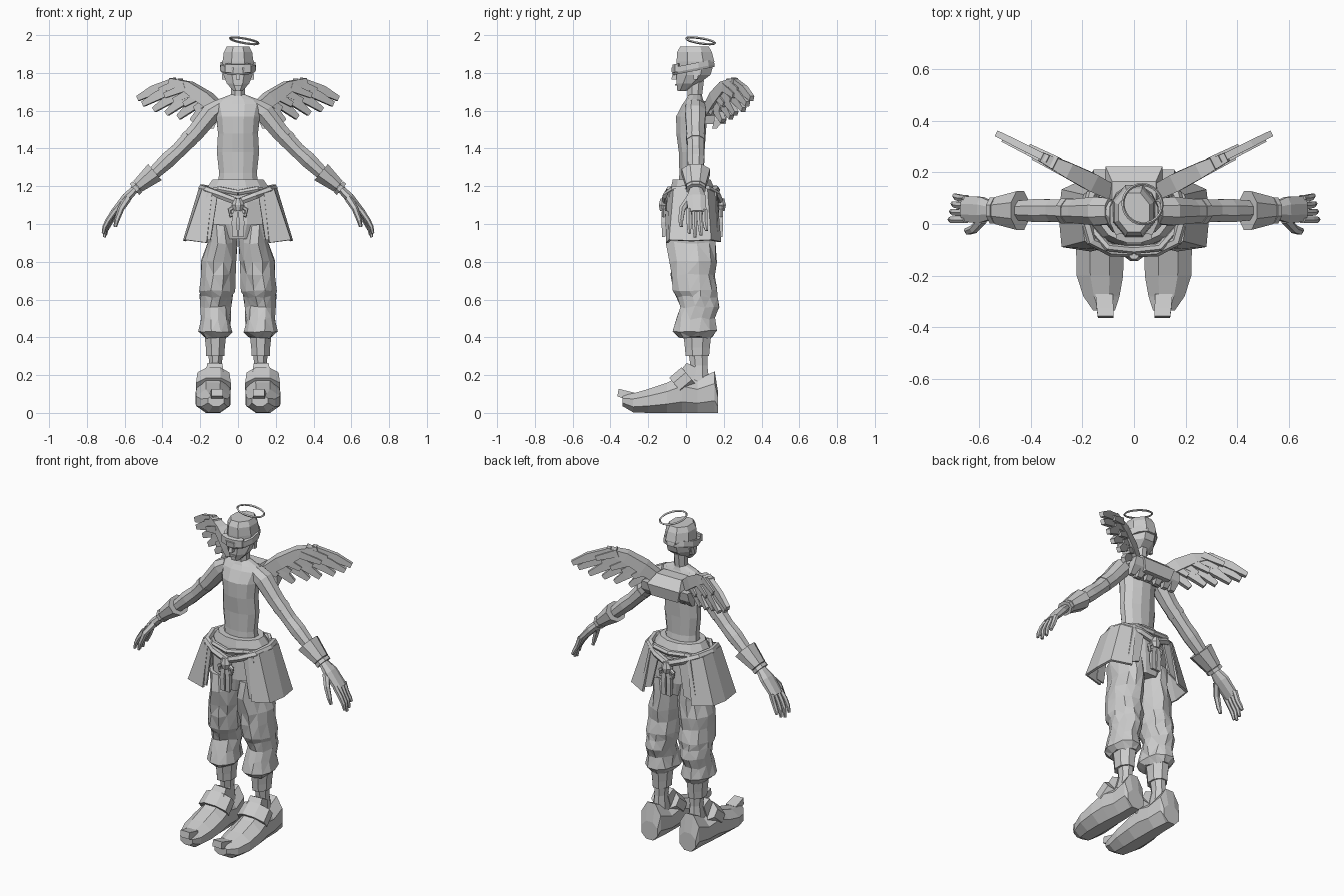
import bpy, bmesh, math, random
from mathutils import Vector

random.seed(4)
X, Y, Z = Vector((1, 0, 0)), Vector((0, 1, 0)), Vector((0, 0, 1))
grey = bpy.data.materials.new("plain_grey")
grey.diffuse_color = (0.6, 0.6, 0.6, 1)


def finish(name, bm, mirror=False, thick=0):
    bmesh.ops.recalc_face_normals(bm, faces=bm.faces)
    me = bpy.data.meshes.new(name)
    bm.to_mesh(me)
    bm.free()
    ob = bpy.data.objects.new(name, me)
    bpy.context.collection.objects.link(ob)
    me.materials.append(grey)
    if thick:
        m = ob.modifiers.new("thickness", 'SOLIDIFY')
        m.thickness = thick
        m.offset = 0
    if mirror:
        m = ob.modifiers.new("mirror", 'MIRROR')
        m.use_mirror_merge = False
    return ob


def tube(name, stations, n=8, ref=Y, axis=None, mirror=False, jitter=0):
    """Loft n-sided rings; station = x, y, z, radius along ref, radius across."""
    bm = bmesh.new()
    pts = [Vector(s[:3]) for s in stations]
    rings = []
    for i, s in enumerate(stations):
        d = axis or (pts[min(i + 1, len(pts) - 1)] - pts[max(i - 1, 0)])
        d = d.normalized()
        a = (ref - d * ref.dot(d)).normalized()
        b = d.cross(a)
        k = 1 / math.cos(math.pi / n)
        ring = []
        for j in range(n):
            t = math.tau * (j + .5) / n
            p = pts[i] + a * s[3] * k * math.cos(t) + b * s[4] * k * math.sin(t)
            p += Vector([random.uniform(-jitter, jitter) for _ in range(3)])
            ring.append(bm.verts.new(p))
        rings.append(ring)
    for r, q in zip(rings, rings[1:]):
        for j in range(n):
            bm.faces.new((r[j], r[(j + 1) % n], q[(j + 1) % n], q[j]))
    bm.faces.new(rings[0])
    bm.faces.new(rings[-1])
    if jitter:
        bmesh.ops.triangulate(bm, faces=bm.faces)
    return finish(name, bm, mirror)


def rope(name, path, r, **kw):
    return tube(name, [(*p, r, r) for p in path], 6, **kw)


def panel(name, top, bottom, thick):
    """Cloth strip between two outlines, mirrored to both sides."""
    bm = bmesh.new()
    t = [bm.verts.new(p) for p in top]
    b = [bm.verts.new(p) for p in bottom]
    for i in range(len(t) - 1):
        bm.faces.new((t[i], t[i + 1], b[i + 1], b[i]))
    return finish(name, bm, True, thick)


# head, face and visor
tube("head", [(0, -.022, 1.705, .024, .025), (0, .01, 1.745, .06, .06),
              (0, .04, 1.79, .09, .077), (0, .05, 1.86, .1, .082),
              (0, .045, 1.91, .092, .075), (0, .045, 1.94, .075, .06)], 8, axis=Z)
tube("nose", [(0, -.06, 1.805, .008, .008), (0, -.062, 1.765, .016, .012)], 4, axis=Z)
tube("mouth", [(0, -.045, 1.742, .012, .022), (0, -.045, 1.732, .012, .022)], 4, axis=Z)
tube("ear", [(.07, .055, 1.81, .016, .012), (.076, .05, 1.765, .01, .01)], 4, axis=Z, mirror=True)
tilt = Vector((0, -.2, 1))
tube("visor", [(0, .042, 1.81, .112, .09), (0, .038, 1.822, .115, .095),
               (0, .034, 1.85, .114, .093)], 12, axis=tilt)
tube("visor_brim", [(0, -.05, 1.805, .022, .07), (0, -.05, 1.848, .022, .07)], 8, axis=tilt)

# halo, tilted ring
bm = bmesh.new()
nrm = Vector((.18, .16, 1)).normalized()
u = X - nrm * nrm.x
u.normalize()
v = nrm.cross(u)
N = 24
ringset = []
for i in range(N):
    t = math.tau * i / N
    d = u * math.cos(t) + v * math.sin(t)
    c = Vector((.033, .077, 1.97)) + d * .077
    ringset.append([bm.verts.new(c + d * .006 * math.cos(k * math.pi / 2)
                                 + nrm * .006 * math.sin(k * math.pi / 2)) for k in range(4)])
for i in range(N):
    r, q = ringset[i], ringset[(i + 1) % N]
    for k in range(4):
        bm.faces.new((r[k], r[(k + 1) % 4], q[(k + 1) % 4], q[k]))
finish("halo", bm)

# neck and torso
tube("neck", [(0, .05, 1.62, .045, .045), (0, .047, 1.68, .038, .036),
              (0, .05, 1.76, .045, .036)], 8, axis=Z)
tube("torso", [(0, .035, 1.18, .075, .11), (0, .03, 1.27, .065, .1),
               (0, .03, 1.38, .068, .112), (0, .027, 1.48, .078, .106),
               (0, .03, 1.57, .082, .115), (0, .042, 1.635, .06, .135),
               (0, .045, 1.66, .045, .105), (0, .048, 1.685, .035, .04)], 12, axis=Z)

# arms, cuffs and wrist rings
tube("arm", [(.09, .05, 1.625, .05, .04), (.14, .05, 1.59, .055, .052),
             (.22, .05, 1.49, .047, .046), (.315, .052, 1.39, .043, .04),
             (.37, .052, 1.34, .045, .043), (.45, .052, 1.265, .037, .034),
             (.55, .052, 1.18, .028, .022)], 8, mirror=True)
tube("upper_arm_band", [(.25, .05, 1.46, .049, .046), (.27, .051, 1.438, .048, .045)], 8, mirror=True)
tube("cuff", [(.44, .052, 1.275, .075, .056), (.53, .052, 1.2, .052, .036)], 8, mirror=True)
tube("wrist_ring", [(.532, .052, 1.197, .05, .038), (.548, .052, 1.183, .05, .038)], 8, mirror=True)

# hands
tube("palm", [(.54, .052, 1.19, .03, .02), (.59, .055, 1.14, .05, .025),
              (.66, .058, 1.06, .05, .017)], 8, mirror=True)
for i, (y, tip) in enumerate([(.016, .95), (.044, .93), (.072, .94), (.1, .965)]):
    k = .006 * i
    tube(f"finger_{i + 1}", [(.65, y, 1.075, .013, .014), (.688 - k, y, 1.02, .013, .012),
                             (.706 - k, y * 1.05, .985, .012, .01),
                             (.714 - k, y * 1.1, tip, .008, .007)], 6, mirror=True)
tube("thumb", [(.585, .02, 1.135, .018, .018), (.62, -.02, 1.08, .016, .015),
               (.642, -.028, 1.02, .013, .012), (.65, -.024, .985, .008, .008)], 6, mirror=True)

# hips, waistband and rope belt
tube("hips", [(0, .035, .92, .11, .12), (0, .035, 1.0, .125, .175),
              (0, .035, 1.12, .118, .175), (0, .035, 1.19, .11, .15)], 12, axis=Z)
tube("waistband", [(0, .035, 1.15, .122, .175), (0, .035, 1.19, .115, .165),
                   (0, .03, 1.235, .1, .135)], 12, axis=Z)
rope("rope_belt", [(0, -.108, 1.115), (.09, -.105, 1.15), (.165, -.065, 1.18), (.19, .03, 1.19),
                   (.165, .115, 1.185), (.09, .165, 1.155), (0, .178, 1.12)], .018, ref=Z, mirror=True)
rope("upper_rope", [(0, -.1, 1.165), (.1, -.09, 1.185), (.18, 0, 1.165), (.18, .08, 1.16),
                    (.1, .155, 1.19), (0, .165, 1.18)], .014, ref=Z, mirror=True)
for side, y in (("front", -.118), ("back", .185)):
    tube(f"{side}_knot", [(0, y, 1.07, .02, .02), (0, y, 1.1, .026, .034),
                          (0, y, 1.135, .018, .018)], 8, axis=Z)
    rope(f"{side}_loop", [(.01, y, 1.1), (.045, y, 1.075), (.04, y, 1.045), (.005, y, 1.06)],
         .01, mirror=True)
    tube(f"{side}_tassel", [(.012, y, 1.08, .01, .012), (.02, y, 1.01, .012, .014),
                            (.016, y, .93, .008, .014)], 4, axis=Z, mirror=True)

# split skirt: outer side panels and narrower front panels
panel("skirt_side", [(.135, -.092, 1.17), (.185, -.062, 1.185), (.2, .04, 1.19),
                     (.19, .11, 1.185), (.12, .158, 1.17)],
      [(.165, -.1, .9), (.275, -.085, .915), (.285, .03, .91), (.275, .13, .915), (.165, .18, .905)], .014)
panel("skirt_front", [(.11, -.1, 1.14), (.165, -.085, 1.17)],
      [(.145, -.095, .915), (.2, -.09, .92)], .01)
panel("skirt_back", [(.07, .165, 1.14), (.14, .155, 1.17)],
      [(.11, .175, .95), (.19, .165, .92)], .01)

# baggy trouser legs with folds
tube("trouser_leg", [(.09, .03, 1.0, .12, .08), (.087, .03, .9, .13, .078),
                     (.1, .04, .8, .122, .09), (.107, .036, .73, .112, .09),
                     (.112, .05, .65, .118, .093), (.115, .056, .615, .105, .085),
                     (.12, .075, .56, .105, .077), (.122, .05, .5, .105, .078),
                     (.12, .045, .43, .115, .086), (.118, .05, .4, .085, .06)],
     12, axis=Z, mirror=True, jitter=.007)

# ankles and shoes
tube("ankle_wrap", [(.12, .06, .3, .062, .048), (.12, .06, .345, .066, .05),
                    (.12, .06, .4, .072, .056)], 8, axis=Z, mirror=True)
tube("ankle", [(.122, .065, .15, .06, .045), (.12, .068, .25, .045, .033),
               (.118, .065, .31, .05, .038)], 8, axis=Z, mirror=True)
tube("shoe", [(.13, .17, .055, .055, .055), (.13, .152, .11, .065, .11),
              (.127, .06, .088, .075, .088), (.13, -.02, .1, .085, .1),
              (.132, -.1, .08, .092, .08), (.132, -.2, .063, .09, .063),
              (.126, -.28, .053, .07, .05), (.116, -.335, .065, .042, .03)],
     8, ref=X, axis=-Y, mirror=True)
tube("shoe_strap", [(.13, -.05, .14, .092, .06), (.13, .015, .195, .085, .06)], 8, ref=X, mirror=True)
tube("shoe_tongue", [(.125, -.01, .17, .05, .05), (.122, .03, .25, .04, .03)], 4, ref=X, mirror=True)
tube("toe_curl", [(.115, -.275, .085, .034, .022), (.112, -.33, .098, .032, .022),
                  (.11, -.36, .108, .03, .02)], 4, ref=X, axis=Vector((0, -1, .15)), mirror=True)

# wings: each lies in an upright plane swept back from the spine
normal = Vector((-.447, .894, 0))


def wing(name, pts, off=0):
    st = [(x - .447 * off, .14 + .5 * (x - .12) + .894 * off, z, t, w) for x, z, t, w in pts]
    tube(name, st, 4, ref=normal, mirror=True)


wing("wing_arm", [(.09, 1.6, .03, .03), (.17, 1.665, .035, .036), (.26, 1.725, .03, .03),
                  (.36, 1.757, .018, .016)])
feathers = [(.33, 1.755, .53, 1.665), (.3, 1.73, .5, 1.635), (.27, 1.705, .445, 1.605),
            (.23, 1.685, .375, 1.585), (.19, 1.655, .315, 1.565), (.14, 1.63, .24, 1.545)]
for i, (x0, z0, x1, z1) in enumerate(feathers):
    xm, zm = x0 + .6 * (x1 - x0), z0 + .52 * (z1 - z0)
    off = .004 * (-1) ** i
    wing(f"long_feather_{i + 1}", [(x0, z0, .014, .022), (xm, zm, .014, .024),
                                   (x1, z1, .012, .014)], off)
    wing(f"short_feather_{i + 1}", [(x0 - .03, z0 - .005, .026, .022),
                                    (xm - .04, zm, .022, .014)], off)

# back plate joining the wings, with short hanging feathers
tube("back_plate", [(0, .155, 1.53, .055, .09), (0, .16, 1.6, .062, .11),
                    (0, .13, 1.65, .035, .085)], 4, axis=Z)
for i, x in enumerate((.03, .085, .13)):
    tube(f"back_feather_{i + 1}", [(x, .18, 1.6, .03, .026), (x * 1.05, .175, 1.55, .026, .026),
                                   (x * 1.1, .15, 1.505, .012, .015)], 4, axis=Z, mirror=True)
